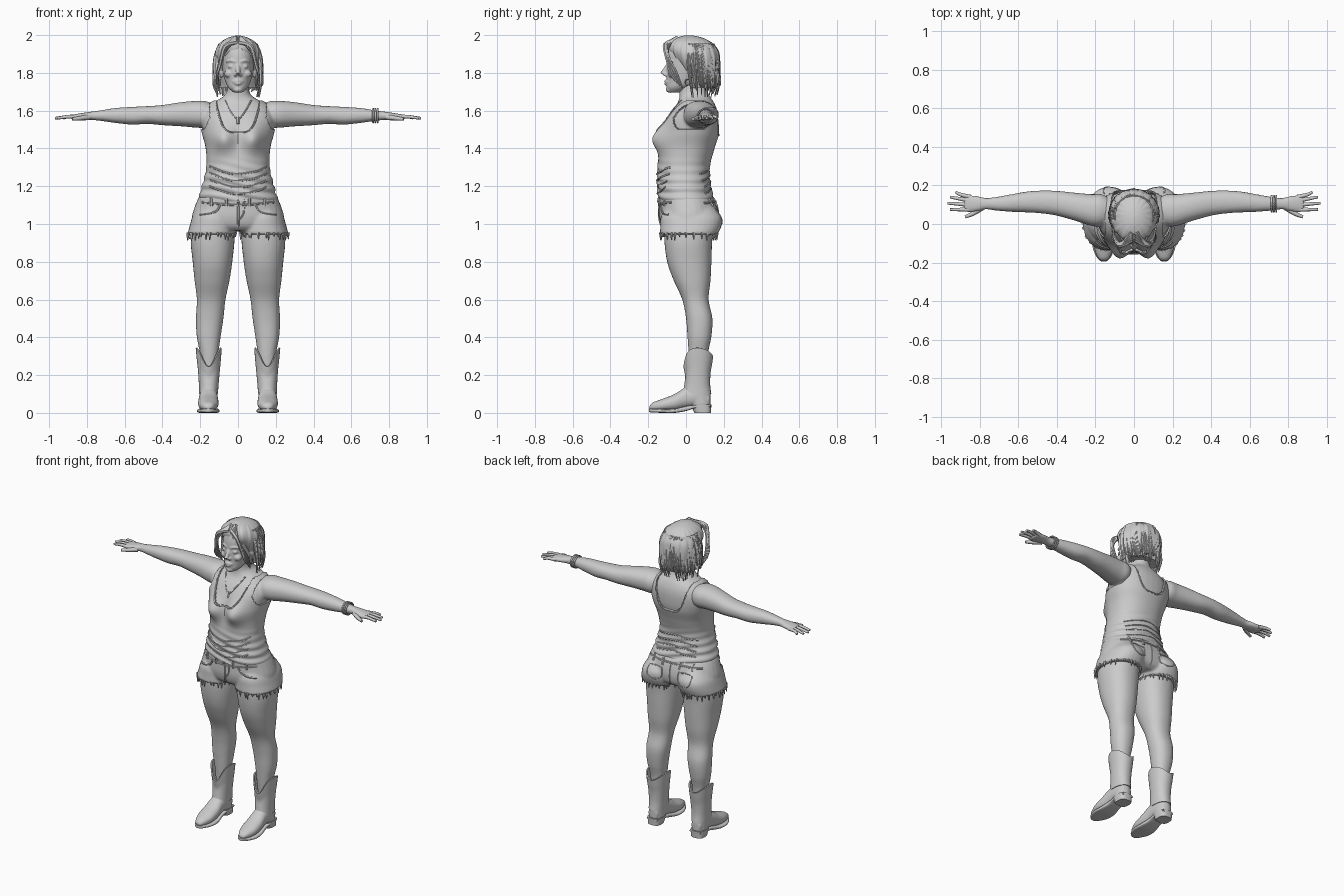
import bpy, bmesh, math, random
from math import sin, cos, pi, exp
from mathutils import Vector
from mathutils.bvhtree import BVHTree

random.seed(4)
if "Cube" in bpy.data.objects:
    bpy.data.objects.remove(bpy.data.objects["Cube"])

grey = bpy.data.materials.new("plain grey")
grey.use_nodes = True
grey.diffuse_color = (.6, .6, .6, 1)
grey.node_tree.nodes["Principled BSDF"].inputs["Base Color"].default_value = (.6, .6, .6, 1)
SIDES = (("left", 1), ("right", -1))


def spline(rows, steps=5):
    """Smooth interpolation through rows of numbers."""
    rows = [tuple(r) for r in rows]
    out = []
    for i in range(len(rows) - 1):
        p, a, b, q = rows[max(i - 1, 0)], rows[i], rows[i + 1], rows[min(i + 2, len(rows) - 1)]
        for k in range(steps):
            t = k / steps
            out.append(tuple(.5 * (2 * a[j] + (b[j] - p[j]) * t + (2 * p[j] - 5 * a[j] + 4 * b[j] - q[j]) * t * t
                                   + (3 * a[j] - p[j] - 3 * b[j] + q[j]) * t ** 3) for j in range(len(a))))
    return out + [rows[-1]]


def bridge(name, rings, cap=True, loop=False, drop=None):
    """Skin a list of rings into one object."""
    bm = bmesh.new()
    loops = [[bm.verts.new(p) for p in ring] for ring in rings]
    pairs = list(zip(loops, loops[1:])) + ([(loops[-1], loops[0])] if loop else [])
    for a, b in pairs:
        for i in range(len(a)):
            bm.faces.new((a[i - 1], a[i], b[i], b[i - 1]))
    if cap and not loop:
        bm.faces.new(loops[0])
        bm.faces.new(loops[-1])
    bmesh.ops.recalc_face_normals(bm, faces=bm.faces)
    if drop:
        gone = [f for f in bm.faces if drop(f.calc_center_median())]
        bmesh.ops.delete(bm, geom=gone, context='FACES')
    mesh = bpy.data.meshes.new(name)
    bm.to_mesh(mesh)
    bm.free()
    mesh.materials.append(grey)
    obj = bpy.data.objects.new(name, mesh)
    bpy.context.collection.objects.link(obj)
    return obj


def loft(name, rows, axis="z", side=1, grow=0, power=.9, n=32, steps=5, warp=None, **kw):
    """Rows are (position, low a, high a, low b, high b) along an axis."""
    rings = []
    for t, a0, a1, b0, b1 in spline(rows, steps):
        ring = []
        for i in range(n):
            c, s = cos(2 * pi * i / n), sin(2 * pi * i / n)
            a = (a0 + a1) / 2 + ((a1 - a0) / 2 + grow) * math.copysign(abs(c) ** power, c)
            b = (b0 + b1) / 2 + ((b1 - b0) / 2 + grow) * math.copysign(abs(s) ** power, s)
            p = Vector({"z": (a, b, t), "x": (t, a, b), "y": (a, t, b)}[axis])
            if warp:
                p = warp(p)
            p.x *= side
            ring.append(p)
        rings.append(ring)
    return bridge(name, rings, **kw)


def tube(name, pts, r0, r1=None, loop=False, n=8, steps=4, flat=1):
    """Round or flattened tapered tube through points."""
    r1 = r0 if r1 is None else r1
    path = [Vector(p) for p in (pts if loop else spline(pts, steps))]
    rings = []
    for i, p in enumerate(path):
        nxt = path[(i + 1) % len(path)] if loop else path[min(i + 1, len(path) - 1)]
        d = (nxt - path[i - 1 if loop else max(i - 1, 0)]).normalized()
        u = d.cross(Vector((.13, .97, .2))).normalized()
        v = d.cross(u)
        r = r0 + (r1 - r0) * i / (len(path) - 1)
        rings.append([p + r * (u * cos(2 * pi * k / n) + v * flat * sin(2 * pi * k / n)) for k in range(n)])
    return bridge(name, rings, loop=loop)


def ball(name, centre, radii):
    x, y, z = centre
    a, b, c = radii
    rows = [(z - c * cos(t), x - a * sin(t), x + a * sin(t), y - b * sin(t), y + b * sin(t))
            for t in [.1 + (pi - .2) * k / 8 for k in range(9)]]
    return loft(name, rows, power=1, n=16, steps=2)


def modify(obj, *mods):
    """Add modifiers and apply them."""
    for kind, props in mods:
        m = obj.modifiers.new(kind.lower(), kind)
        for key, val in props.items():
            setattr(m, key, val)
    bpy.ops.object.select_all(action='DESELECT')
    obj.select_set(True)
    bpy.context.view_layer.objects.active = obj
    bpy.ops.object.convert(target='MESH')
    return obj


def blend(name, parts, voxel, smooth):
    """Fuse overlapping parts into one soft skin."""
    bpy.ops.object.select_all(action='DESELECT')
    for p in parts:
        p.select_set(True)
    bpy.context.view_layer.objects.active = parts[0]
    bpy.ops.object.join()
    parts[0].name = name
    return modify(parts[0], ('REMESH', dict(mode='VOXEL', voxel_size=voxel)),
                  ('SMOOTH', dict(factor=.5, iterations=smooth)))


def seam(name, target, pts, r, back=False, sink=0):
    """Cord laid on the front or back of a target, through (x, z) points."""
    tree = BVHTree.FromObject(target, bpy.context.evaluated_depsgraph_get())
    d = -1 if back else 1
    hits = [tree.ray_cast(Vector((x, -d, z)), Vector((0, d, 0)))[0] for x, z in spline(pts, 6)]
    hits = [h + Vector((0, d * sink, 0)) for h in hits if h]
    if len(hits) > 2:
        tube(name, hits, r, steps=1, n=6)


def bust(p):
    if p.y < 0:
        p.y -= .058 * exp(-((abs(p.x) - .08) / .06) ** 2 - ((p.z - 1.45) / .07) ** 2)
    return p


def cloth(p):
    k = max(0, min(1, (1.36 - p.z) / .15))
    wave = .006 * k * sin(p.z * 130 + p.x * 14 + 2 * sin(p.x * 12))
    p.x *= 1 + wave * 3
    p.y *= 1 + wave * 5
    return bust(p)


def sym(rows):
    return [(z, -w, w, y0, y1) for z, w, y0, y1 in rows]


# Body: trunk, arms and legs fused
trunk = sym([(.97, .2, -.1, .15), (1.05, .225, -.12, .17), (1.12, .203, -.135, .14), (1.2, .18, -.14, .12),
             (1.3, .157, -.14, .115), (1.4, .16, -.125, .14), (1.48, .18, -.115, .165), (1.55, .192, -.1, .17),
             (1.6, .178, -.075, .165), (1.64, .14, -.045, .15), (1.67, .085, -.035, .13),
             (1.7, .06, -.035, .115), (1.76, .055, -.035, .11)])
arm = [(.12, .02, .13, 1.53, 1.63), (.17, -.01, .155, 1.51, 1.65), (.22, -.01, .155, 1.51, 1.652),
       (.3, .015, .162, 1.517, 1.645), (.4, .043, .172, 1.523, 1.63), (.48, .055, .174, 1.53, 1.624),
       (.56, .06, .168, 1.526, 1.62), (.65, .064, .152, 1.535, 1.614), (.72, .07, .14, 1.545, 1.603),
       (.77, .076, .135, 1.55, 1.596), (.81, .066, .145, 1.551, 1.59), (.86, .06, .152, 1.55, 1.582),
       (.885, .068, .148, 1.555, 1.577)]
leg = [(1.05, .02, .23, -.11, .16), (.92, .018, .25, -.115, .14), (.8, .03, .24, -.1, .135),
       (.7, .045, .23, -.065, .13), (.6, .066, .218, -.02, .12), (.5, .077, .223, 0, .14),
       (.4, .092, .218, .008, .134), (.3, .105, .2, .015, .115), (.12, .12, .19, .03, .11)]
parts = [loft("trunk", trunk, warp=bust)]
for word, s in SIDES:
    parts += [loft("arm", arm, "x", s), loft("leg", leg, "z", s)]
body = blend("body", parts, .008, 6)

# Fingers and thumbs
tips = [(.925, .165, .14), (.955, .14, .12), (.968, .108, .098), (.955, .075, .075)]
for word, s in SIDES:
    for i, (x, y, base) in enumerate(tips):
        tube(f"{word}_finger_{i}", [(s * .85, base, 1.566), (s * .9, (base + y) / 2, 1.568), (s * x, y, 1.56)],
             .0125, .007)
    tube(f"{word}_thumb", [(s * .79, .085, 1.565), (s * .835, .055, 1.56), (s * .877, .037, 1.555)], .016, .008)
for k in range(3):
    tube(f"bracelet_{k}", [(.715 + k * .012, .105 + .041 * cos(a), 1.574 + .036 * sin(a))
                           for a in [2 * pi * i / 24 for i in range(24)]], .005, loop=True)

# Head with facial features
skull = sym([(1.697, .026, -.088, -.03), (1.72, .05, -.103, .02), (1.75, .066, -.103, .08), (1.8, .079, -.104, .13),
             (1.85, .086, -.102, .15), (1.9, .088, -.098, .15), (1.95, .075, -.08, .13), (1.98, .045, -.04, .08)])
parts = [loft("skull", skull, power=.95),
         tube("nose", [(0, -.098, 1.84), (0, -.112, 1.815), (0, -.124, 1.793)], .009, .015),
         tube("upper_lip", [(-.026, -.094, 1.753), (0, -.108, 1.757), (.026, -.094, 1.753)], .007),
         tube("lower_lip", [(-.02, -.094, 1.747), (0, -.108, 1.743), (.02, -.094, 1.747)], .008),
         ball("chin", (0, -.082, 1.712), (.028, .025, .018))]
for word, s in SIDES:
    parts += [ball("nostril", (s * .014, -.108, 1.79), (.009, .012, .009)),
              ball("eye", (s * .036, -.083, 1.834), (.018, .016, .011)),
              ball("cheek", (s * .045, -.07, 1.795), (.028, .025, .022)),
              ball("ear", (s * .088, .03, 1.805), (.012, .02, .032)),
              tube("brow", [(s * .014, -.099, 1.858), (s * .04, -.092, 1.866), (s * .064, -.072, 1.857)], .007, .004)]
    tube(f"{word}_earring", [(s * .094, .01 + .014 * cos(a), 1.75 + .016 * sin(a))
                             for a in [2 * pi * i / 16 for i in range(16)]], .003, loop=True)
head = blend("head", parts, .0045, 4)


# Hair: grooved cap, layered locks and swept fringe
def groove(p):
    a = math.atan2(p.x, p.y - .05)
    k = 1 + .018 * sin(17 * a + 8 * p.z) + .012 * sin(31 * a - 11 * p.z)
    return Vector((p.x * k, .05 + (p.y - .05) * k, p.z))


cap = sym([(1.72, .1, .03, .15), (1.8, .116, -.01, .172), (1.87, .124, -.06, .178), (1.92, .117, -.088, .168),
           (1.96, .092, -.085, .135), (1.985, .055, -.05, .09), (1.997, .015, -.01, .04)])
loft("hair_cap", cap, n=96, warp=groove)
for i in range(56):
    a = 1.15 + (2 * pi - 2.3) * (i + random.random()) / 56
    end = 1.665 + .08 * random.random()
    out = 1 + .1 * random.random()
    heights = [(1.95, .72), (1.88, .95), (1.8, 1), (1.74, .95 * out), (end, .86 * out)]
    tube(f"hair_lock_{i}", [(.125 * k * sin(a + .06 * j), .05 - .127 * k * cos(a + .06 * j), z)
                            for j, (z, k) in enumerate(heights)], .015, .003, flat=.7, n=6)
for word, s in SIDES:
    for k in range(4):
        w = .012 * k
        tube(f"{word}_fringe_{k}", [(s * .01, -.045 - w, 1.985 - w * .6), (s * (.055 + w * .4), -.098 - w * .4, 1.94),
                                    (s * (.088 + w * .2), -.092, 1.88 - w), (s * .108, -.05 - w, 1.8),
                                    (s * (.102 + w * .3), -.02 - w, 1.72 + w)], .014, .004, n=6)


# Tank top with scooped neck, low back and open armholes
def bare(c):
    x = abs(c.x)
    low = 1.49 if c.y < .04 else 1.475
    return (x > .15 + max(0, 1.56 - c.z) * .5 and c.z > 1.5) or c.z > low + .15 * (x / .115) ** 4 or c.z > 1.655


tank = loft("tank_top", trunk[2:11], grow=.011, n=128, steps=14, warp=cloth, cap=False, drop=bare)
modify(tank, ('SOLIDIFY', dict(thickness=.008)))
neck = [(x / 100, .15 * (x / 11.5) ** 4) for x in range(-11, 12, 2)]
seam("front_neckline", tank, [(x, z + 1.485) for x, z in neck], .005)
seam("back_neckline", tank, [(x, z + 1.47) for x, z in neck], .005, back=True)
for k in range(4):
    z = 1.17 + k * .035
    seam(f"shirt_fold_{k}", tank, [(-.15, z + .03), (-.03, z - .01), (.08, z), (.15, z + .025)], .006, sink=.002)
    seam(f"back_fold_{k}", tank, [(-.14, z), (0, z + .02), (.14, z - .01)], .006, back=True, sink=.002)
seam("necklace", body, [(-.07, 1.655), (-.04, 1.6), (0, 1.555), (.04, 1.6), (.07, 1.655)], .004)
seam("pendant", body, [(0, 1.565), (0, 1.545), (0, 1.53)], .008)

# Denim shorts
hips = sym([(1.145, .203, -.142, .14), (1.1, .222, -.138, .16), (1.04, .24, -.138, .17),
            (.99, .235, -.125, .16), (.965, .2, -.1, .13)])
cuff = [(1.1, .04, .2, -.1, .14), (1.04, .014, .24, -.132, .188), (.99, .008, .256, -.136, .188),
        (.945, .01, .268, -.138, .168)]
parts = [loft("hips", hips, grow=.004)] + [loft("cuff", cuff, "z", s) for word, s in SIDES]
shorts = blend("shorts", parts, .008, 3)
seam("fly", shorts, [(0, 1.13), (.002, 1.06), (0, .99)], .007)
seam("fly_stitch", shorts, [(.03, 1.13), (.03, 1.06), (.004, 1.02)], .004)
seam("waistband_front", shorts, [(-.19, 1.115), (0, 1.1), (.19, 1.115)], .006)
seam("waistband_back", shorts, [(-.19, 1.11), (0, 1.12), (.19, 1.11)], .006, back=True)
seam("seat_seam", shorts, [(0, 1.12), (0, 1.05), (0, .98)], .004, back=True)
seam("button", shorts, [(-.005, 1.12), (0, 1.12), (.005, 1.12)], .011)
for word, s in SIDES:
    seam(f"{word}_pocket", shorts, [(s * .09, 1.11), (s * .12, 1.065), (s * .2, 1.05)], .006)
    seam(f"{word}_back_pocket", shorts, [(s * .06, 1.075), (s * .06, 1.02), (s * .105, 1),
                                         (s * .15, 1.02), (s * .15, 1.075), (s * .06, 1.075)], .004, back=True)
    for x in (.06, .14):
        for back in (False, True):
            seam(f"{word}_belt_loop", shorts, [(s * x, 1.135), (s * x, 1.115), (s * x, 1.095)], .008, back)
    for i in range(34):
        a = 2 * pi * (i + random.random()) / 34
        x, y = s * (.139 + .127 * cos(a)), .015 + .15 * sin(a)
        drop = .01 + .025 * random.random()
        tube(f"{word}_frayed_hem_{i}", [(x, y, .955), (x * 1.01, y, .945 - drop)], .009, .002, n=5, steps=2)


# Boots with a dipped collar, pointed foot, sole and heel
def collar(p):
    a = math.atan2(p.y - .06, p.x - .155)
    dip = .085 * max(0, -sin(a)) ** 6 + .03 * max(0, sin(a)) ** 6 - .015 * cos(a) ** 4
    p.z -= dip * max(0, (p.z - .16) / .17)
    return p


shaft = [(.04, .112, .2, .025, .13), (.1, .11, .202, -.015, .13), (.15, .107, .203, -.005, .124),
         (.22, .1, .208, 0, .126), (.28, .094, .215, -.005, .134), (.33, .09, .22, -.01, .14)]
foot = [(-.193, .145, .17, .022, .036), (-.175, .127, .188, .012, .055), (-.12, .106, .209, .01, .076),
        (-.06, .103, .211, .012, .1), (0, .108, .205, .025, .135), (.06, .11, .202, .035, .14), (.125, .125, .188, .04, .1)]
sole = [(-.195, .145, .17, .004, .022), (-.175, .122, .192, .002, .022), (-.12, .1, .215, 0, .02),
        (-.06, .1, .214, 0, .022), (0, .112, .202, .01, .035), (.05, .112, .202, .024, .042), (.13, .118, .195, .03, .045)]
heel = [(0, .115, .2, .045, .132), (.02, .112, .202, .035, .133), (.045, .11, .204, .025, .135)]
for word, s in SIDES:
    blend(f"{word}_boot_foot", [loft("foot", foot, "y", s), loft("ankle", shaft[:3], "z", s)], .006, 3)
    upper = loft(f"{word}_boot_shaft", shaft[1:], "z", s, n=48, warp=collar, cap=False)
    modify(upper, ('SOLIDIFY', dict(thickness=.008, offset=0)))
    loft(f"{word}_boot_sole", sole, "y", s, power=.5)
    loft(f"{word}_boot_heel", heel, "z", s, power=.7)

# Smooth shading with crisp edges
for obj in bpy.context.scene.objects:
    obj.select_set(obj.type == 'MESH')
bpy.ops.object.shade_smooth_by_angle(angle=math.radians(45))
